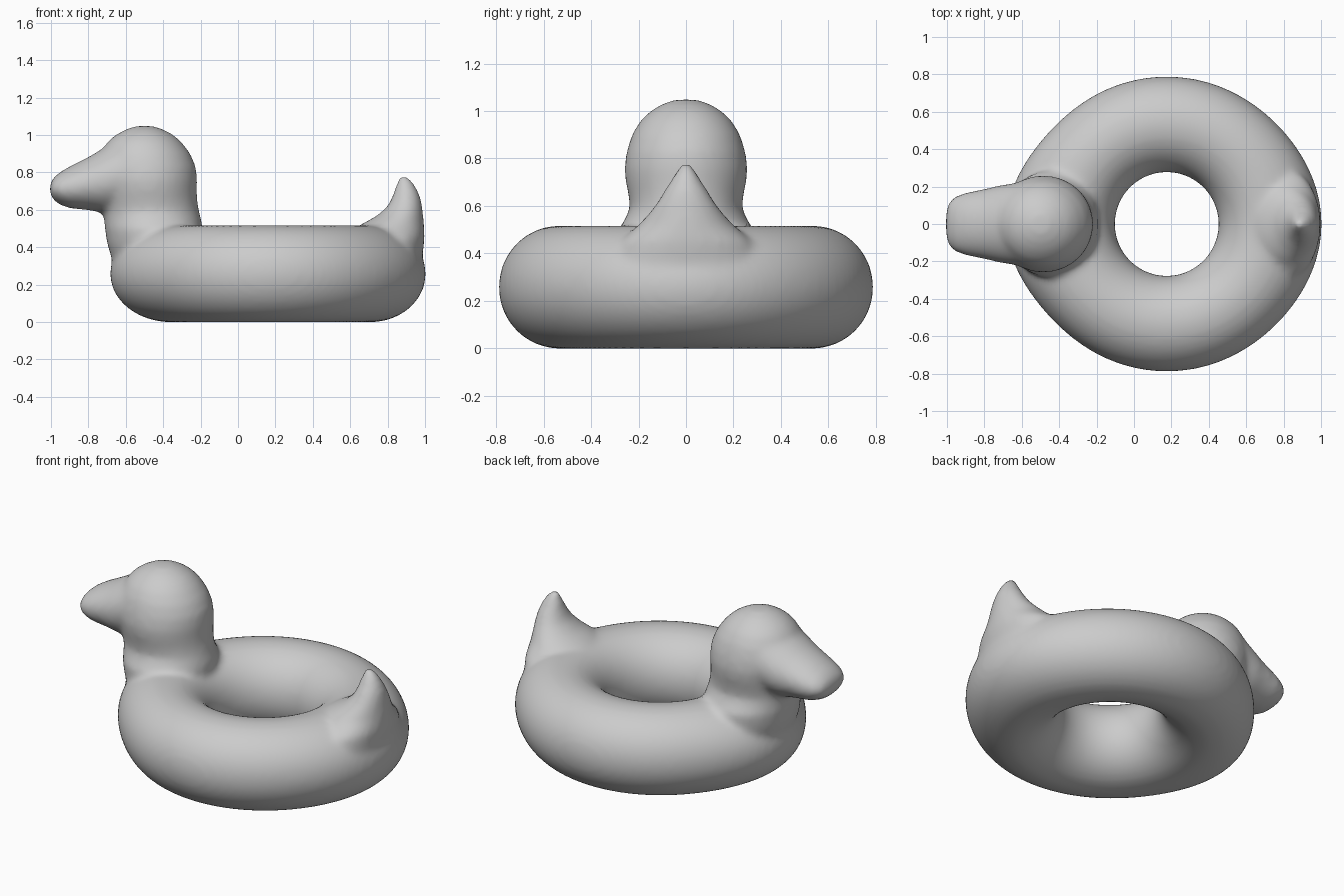
import bpy
import bmesh
from math import cos, sin, pi

cube = bpy.data.objects.get("Cube")
if cube:
    bpy.data.objects.remove(cube)

grey = bpy.data.materials.new("plain grey")
grey.use_nodes = True
colour = (0.6, 0.6, 0.6, 1)
grey.diffuse_color = colour
grey.node_tree.nodes["Principled BSDF"].inputs["Base Color"].default_value = colour

bm = bmesh.new()


def skin(loops, closed):
    """Bridge a row of vertex loops, joining the last to the first or capping the ends."""
    count = len(loops[0])
    for i in range(len(loops) - (not closed)):
        a, b = loops[i], loops[(i + 1) % len(loops)]
        for j in range(count):
            k = (j + 1) % count
            bm.faces.new((a[j], a[k], b[k], b[j]))
    if not closed:
        bm.faces.new(loops[0])
        bm.faces.new(loops[-1])


def loft(rings, place, sides=40):
    """Stack ellipses (position, offset, half width, half depth) into a closed form."""
    skin([[bm.verts.new(place(t, mid + a * cos(2 * pi * j / sides), b * sin(2 * pi * j / sides)))
           for j in range(sides)] for t, mid, a, b in rings], False)


# Swim ring, drawn out at the chest and the tail
CENTRE_X, MAJOR, TUBE, HEIGHT = 0.175, 0.533, 0.256, 0.258
loops = []
for i in range(96):
    u = 2 * pi * i / 96
    stretch = 0.04 * max(cos(u), 0) ** 6 + 0.07 * max(-cos(u), 0) ** 8
    loop = []
    for j in range(40):
        v = 2 * pi * j / 40
        r = MAJOR + TUBE * cos(v) + stretch * max(cos(v), 0)
        loop.append(bm.verts.new((CENTRE_X + r * cos(u), r * sin(u), HEIGHT + (TUBE + 0.003) * sin(v))))
    loops.append(loop)
skin(loops, True)

# Neck and head
loft([(0.22, -0.43, 0.17, 0.22), (0.32, -0.44, 0.23, 0.26), (0.42, -0.45, 0.25, 0.28),
      (0.50, -0.45, 0.262, 0.285), (0.54, -0.455, 0.26, 0.26), (0.59, -0.465, 0.257, 0.236),
      (0.65, -0.475, 0.257, 0.243), (0.70, -0.48, 0.26, 0.254), (0.76, -0.485, 0.267, 0.26),
      (0.83, -0.49, 0.265, 0.25), (0.90, -0.495, 0.24, 0.228), (0.96, -0.50, 0.20, 0.192),
      (1.00, -0.50, 0.156, 0.15), (1.03, -0.50, 0.10, 0.10), (1.048, -0.50, 0.045, 0.045)],
     lambda t, p, q: (p, q, t))

# Beak
loft([(-0.50, 0.80, 0.20, 0.20), (-0.63, 0.79, 0.20, 0.22), (-0.72, 0.757, 0.172, 0.207),
      (-0.80, 0.74, 0.142, 0.187), (-0.90, 0.72, 0.112, 0.168), (-0.96, 0.713, 0.083, 0.147),
      (-0.99, 0.712, 0.055, 0.115), (-1.006, 0.712, 0.025, 0.07)],
     lambda t, p, q: (t, q, p))

# Tail
loft([(0.30, 0.84, 0.14, 0.32), (0.45, 0.82, 0.178, 0.28), (0.52, 0.825, 0.17, 0.20),
      (0.57, 0.868, 0.122, 0.155), (0.62, 0.893, 0.092, 0.118), (0.67, 0.90, 0.075, 0.088),
      (0.72, 0.897, 0.056, 0.056), (0.76, 0.89, 0.037, 0.034), (0.783, 0.885, 0.015, 0.013)],
     lambda t, p, q: (p, q, t))

bmesh.ops.recalc_face_normals(bm, faces=bm.faces)
mesh = bpy.data.meshes.new("duck_swim_ring")
bm.to_mesh(mesh)
bm.free()
mesh.materials.append(grey)
duck = bpy.data.objects.new("duck_swim_ring", mesh)
bpy.context.collection.objects.link(duck)

# Fuse the parts into one inflated skin and soften the seams
fuse = duck.modifiers.new("fuse", "REMESH")
fuse.mode = "VOXEL"
fuse.voxel_size = 0.018
fuse.use_smooth_shade = True
soften = duck.modifiers.new("soften", "SMOOTH")
soften.factor = 0.5
soften.iterations = 10
